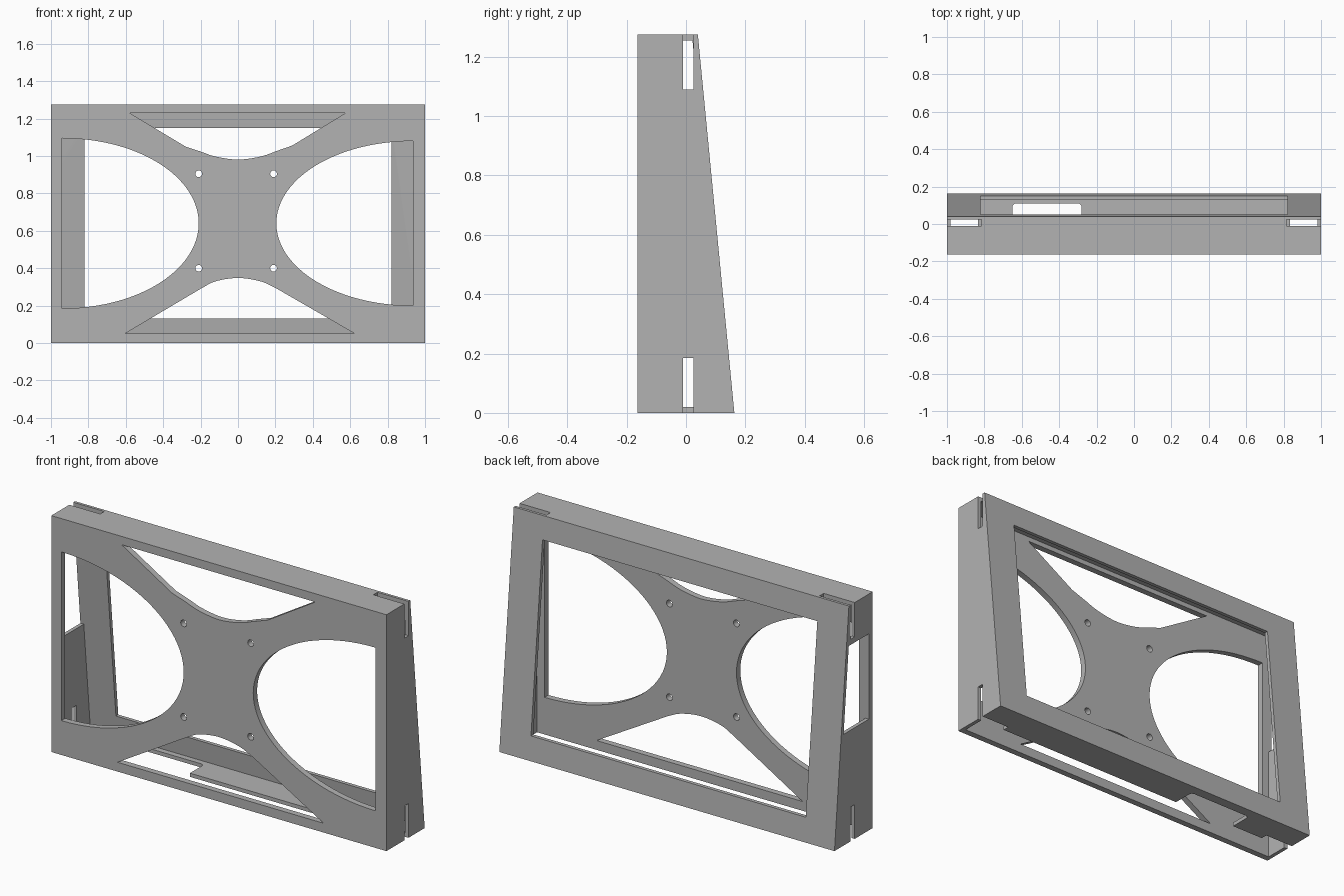
import bpy, bmesh
from math import sin, cos, pi
from mathutils import Vector

if "Cube" in bpy.data.objects:
    bpy.data.objects.remove(bpy.data.objects["Cube"])

grey = bpy.data.materials.new("plain_grey")
grey.use_nodes = True
grey.diffuse_color = (0.45, 0.45, 0.45, 1)
grey.node_tree.nodes["Principled BSDF"].inputs["Base Color"].default_value = (0.45, 0.45, 0.45, 1)

# Overall dimensions
H, FRONT, WALL, SKIN = 1.275, -0.163, 0.02, 0.033
INNER = 1 - WALL


def back(z, inset=0.0):
    """Depth of the sloping back at height z."""
    return 0.163 - 0.0965 * z - inset


def prism(name, points, axis, lo, hi):
    """Extrude a 2D outline along an axis; the outline uses the other two axes in order."""
    bm = bmesh.new()

    def place(p, d):
        c = list(p)
        c.insert("xyz".index(axis), d)
        return bm.verts.new(c)
    face = bm.faces.new([place(p, lo) for p in points])
    result = bmesh.ops.extrude_face_region(bm, geom=[face])
    move = Vector([hi - lo if a == axis else 0 for a in "xyz"])
    bmesh.ops.translate(bm, vec=move, verts=[v for v in result["geom"] if isinstance(v, bmesh.types.BMVert)])
    bmesh.ops.recalc_face_normals(bm, faces=bm.faces)
    mesh = bpy.data.meshes.new(name)
    bm.to_mesh(mesh)
    bm.free()
    mesh.materials.append(grey)
    obj = bpy.data.objects.new(name, mesh)
    bpy.context.scene.collection.objects.link(obj)
    return obj


def rect(a0, a1, b0, b1):
    return [(a0, b0), (a1, b0), (a1, b1), (a0, b1)]


def arc(cx, cz, rx, rz, start, end, n):
    return [(cx + rx * cos(start + (end - start) * i / n),
             cz + rz * sin(start + (end - start) * i / n)) for i in range(n + 1)]


def smooth(points, steps=6):
    """Curve passing through all the points."""
    pts = [Vector(p) for p in points]
    pts = [2 * pts[0] - pts[1]] + pts + [2 * pts[-1] - pts[-2]]
    out = []
    for a, b, c, d in zip(pts, pts[1:], pts[2:], pts[3:]):
        for i in range(steps):
            t = i / steps
            out.append(tuple(0.5 * (2 * b + (c - a) * t + (2 * a - 5 * b + 4 * c - d) * t * t
                                    + (3 * b - a - 3 * c + d) * t ** 3)))
    return out + [tuple(pts[-2])]


# Wedge shaped body
body = prism("wedge_frame", [(FRONT, 0), (back(0), 0), (back(H), H), (FRONT, H)], "x", -1, 1)


def cut(points, axis, lo, hi):
    cutter = prism("cutter", points, axis, lo, hi)
    cutter.hide_render = True
    mod = body.modifiers.new("cut", "BOOLEAN")
    mod.operation, mod.solver, mod.object = "DIFFERENCE", "EXACT", cutter
    bpy.context.view_layer.objects.active = body
    bpy.ops.object.modifier_apply(modifier=mod.name)
    bpy.data.objects.remove(cutter)


# Hollow interior
low, high, inside = WALL, H - WALL, FRONT + SKIN
cut([(inside, low), (back(low, WALL), low), (back(high, WALL), high), (inside, high)], "x", -INNER, INNER)

# Open front part of the floor, and the rounded notch behind it
cut(rect(-INNER, INNER, inside, -0.01), "z", -0.1, 0.1)
r = 0.02
notch = [(-0.65, -0.05), (-0.28, -0.05)]
notch += arc(-0.28 - r, 0.11 - r, r, r, 0, pi / 2, 5) + arc(-0.65 + r, 0.11 - r, r, r, pi / 2, pi, 5)
cut(notch, "z", -0.1, 0.1)

# Opening in the right side wall
z0, z1 = 0.60, 1.06
cut([(inside, z0), (back(z0, WALL), z0), (back(z1, WALL), z1), (inside, z1)], "x", -1.1, -0.9)

# Window in the sloping back
cut(rect(-0.82, 0.82, 0.13, 1.15), "y", 0, 0.3)

# Slots wrapped round the four corners
for side in (-1, 1):
    for edge, z0, z1 in ((0.835, -0.1, 0.185), (0.815, 1.09, 1.4)):
        x0, x1 = sorted((side * edge, side * 1.1))
        cut(rect(x0, x1, z0, z1), "y", -0.01, 0.025)

# Front cut-outs: two half ellipses, two flared vents and four screw holes
f0, f1 = FRONT - 0.1, FRONT + SKIN + 0.01
cut(arc(-0.94, 0.64, 0.73, 0.455, -pi / 2, pi / 2, 48), "y", f0, f1)
cut(arc(0.935, 0.64, 0.73, 0.44, pi / 2, 3 * pi / 2, 48), "y", f0, f1)
upper = [(-0.28, 1.05), (-0.2, 1.024), (-0.12, 0.997), (0, 0.981),
         (0.12, 0.997), (0.21, 1.028), (0.29, 1.056)]
cut([(-0.58, 1.23)] + smooth(upper) + [(0.575, 1.23)], "y", f0, f1)
lower = [(-0.2, 0.29), (-0.12, 0.33), (0, 0.348), (0.12, 0.33), (0.2, 0.295)]
cut([(-0.605, 0.05)] + smooth(lower) + [(0.625, 0.05)], "y", f0, f1)
for x in (-0.21, 0.19):
    for z in (0.4, 0.905):
        cut(arc(x, z, 0.018, 0.018, 0, 2 * pi, 20)[:-1], "y", f0, f1)

# Smooth the curved cut edges only
bpy.ops.object.select_all(action="DESELECT")
body.select_set(True)
bpy.context.view_layer.objects.active = body
bpy.ops.object.shade_smooth_by_angle()
